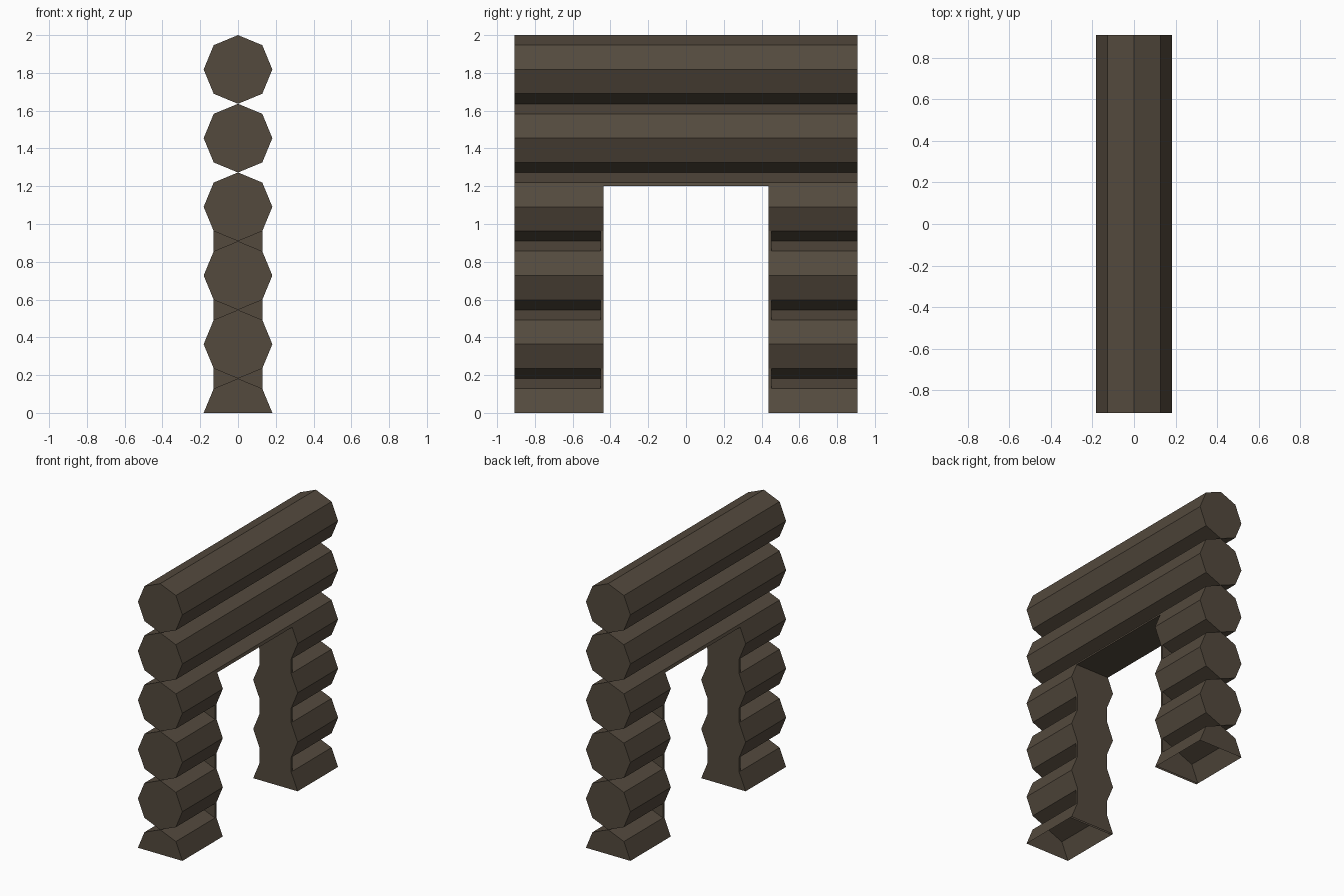
import bpy
import bmesh
from math import sin, cos, pi

cube = bpy.data.objects.get("Cube")
if cube:
    bpy.data.objects.remove(cube, do_unlink=True)

R = 2 / 11            # log radius
C = R * cos(pi / 4)   # half width where logs pinch in
END = 5 * R           # half length of the wall
DOOR = 0.437          # half width of the doorway
JAMB = 0.453          # back of the door jamb
TOP = 1.2             # doorway height

wood = bpy.data.materials.new("dark_wood")
wood.use_nodes = True
colour = (0.088, 0.068, 0.047, 1)
wood.diffuse_color = colour
wood.node_tree.nodes["Principled BSDF"].inputs["Base Color"].default_value = colour


def prism(name, profile, y0, y1, open_bottom=False, open_end=None):
    """Extrude an (x, z) profile along y; optionally leave faces off."""
    bm = bmesh.new()
    rings = [[bm.verts.new((x, y, z)) for x, z in profile] for y in (y0, y1)]
    for y, ring in zip((y0, y1), rings):
        if y != open_end:
            bm.faces.new(ring)
    n = len(profile)
    for i in range(n):
        j = (i + 1) % n
        if open_bottom and profile[i][1] < 0.001 and profile[j][1] < 0.001:
            continue
        bm.faces.new((rings[0][i], rings[0][j], rings[1][j], rings[1][i]))
    bmesh.ops.recalc_face_normals(bm, faces=bm.faces)
    mesh = bpy.data.meshes.new(name)
    bm.to_mesh(mesh)
    bm.free()
    mesh.materials.append(wood)
    obj = bpy.data.objects.new(name, mesh)
    bpy.context.collection.objects.link(obj)


def octagon(z, steps=8):
    return [(R * cos(i * pi / 4), z + R * sin(i * pi / 4)) for i in range(steps)]


# Full-length upper logs
for k in (4, 5):
    prism(f"upper_log_{k}", octagon(2 * R * k), -END, END)

# Lintel: the part of the third log left above the doorway
lintel_z = 6 * R
slope = (R - C) / C
cut_x = R - (TOP - lintel_z) * slope
prism("lintel", [(cut_x, TOP), (C, lintel_z + C), (0, lintel_z + R),
                 (-C, lintel_z + C), (-cut_x, TOP)], -JAMB, JAMB)

# Jamb outline follows the stacked logs, with the gaps filled
right_edge = []
for k in range(3):
    z = 2 * R * k
    right_edge += [(R, z), (C, z + C), (C, z + 2 * R - C)]
right_edge += [(R, lintel_z), (cut_x, TOP)]
jamb_outline = right_edge + [(-x, z) for x, z in reversed(right_edge)]

for side, s in (("front", -1), ("back", 1)):
    inner, outer = s * JAMB, s * END
    prism(f"{side}_jamb", jamb_outline, s * DOOR, inner, open_bottom=True)
    # Short wall logs beside the doorway
    for k in (1, 2, 3):
        prism(f"{side}_log_{k}", octagon(2 * R * k), inner, outer)
    # Half log on the ground, hollow underneath
    prism(f"{side}_ground_log", octagon(0, 5), inner, outer,
          open_bottom=True, open_end=inner)
